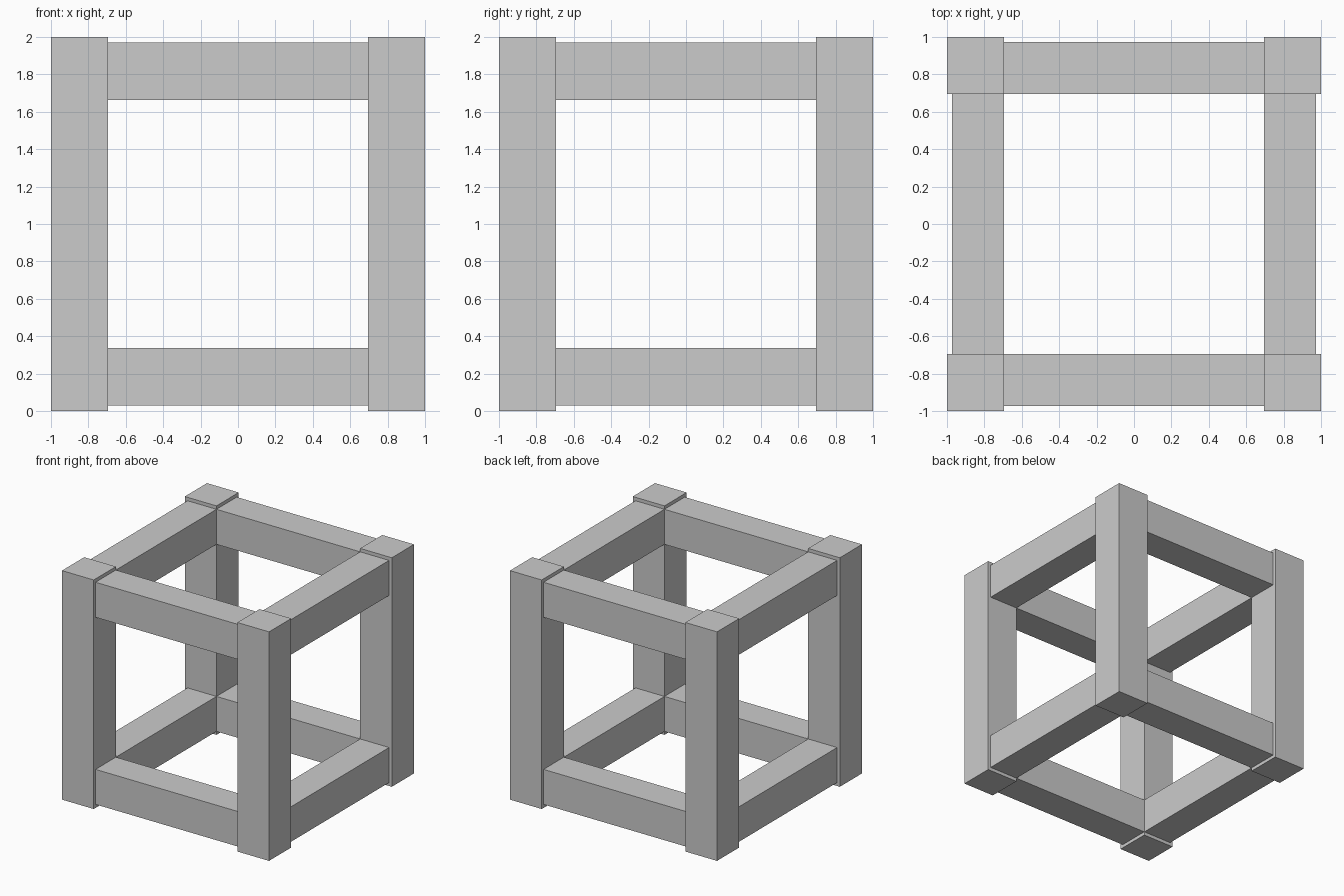
import bpy

if "Cube" in bpy.data.objects:
    bpy.data.objects.remove(bpy.data.objects["Cube"])

POST = 0.306           # square post width
IN = 1 - POST          # inner face of the posts
OUT = 0.974            # rails sit slightly behind the post faces
Z_LOW, RAIL_H = 0.03, 0.306


def box(name, lo, hi):
    bpy.ops.mesh.primitive_cube_add(size=1, location=[(a + b) / 2 for a, b in zip(lo, hi)])
    ob = bpy.context.object
    ob.name = name
    ob.scale = [b - a for a, b in zip(lo, hi)]
    bpy.ops.object.transform_apply(location=False, rotation=False, scale=True)
    return ob


SIDES = {-1: ("left", "front"), 1: ("right", "back")}

# Corner posts
for sx, (x_name, _) in SIDES.items():
    for sy, (_, y_name) in SIDES.items():
        x, y = sorted((sx * IN, sx)), sorted((sy * IN, sy))
        box(f"{y_name}_{x_name}_post", (x[0], y[0], 0), (x[1], y[1], 2))

# Rails between the posts, bottom and top
for level, z in (("bottom", Z_LOW), ("top", 2 - Z_LOW - RAIL_H)):
    for s, (x_name, y_name) in SIDES.items():
        a, b = sorted((s * IN, s * OUT))
        box(f"{level}_{y_name}_rail", (-IN, a, z), (IN, b, z + RAIL_H))
        box(f"{level}_{x_name}_rail", (a, -IN, z), (b, IN, z + RAIL_H))
